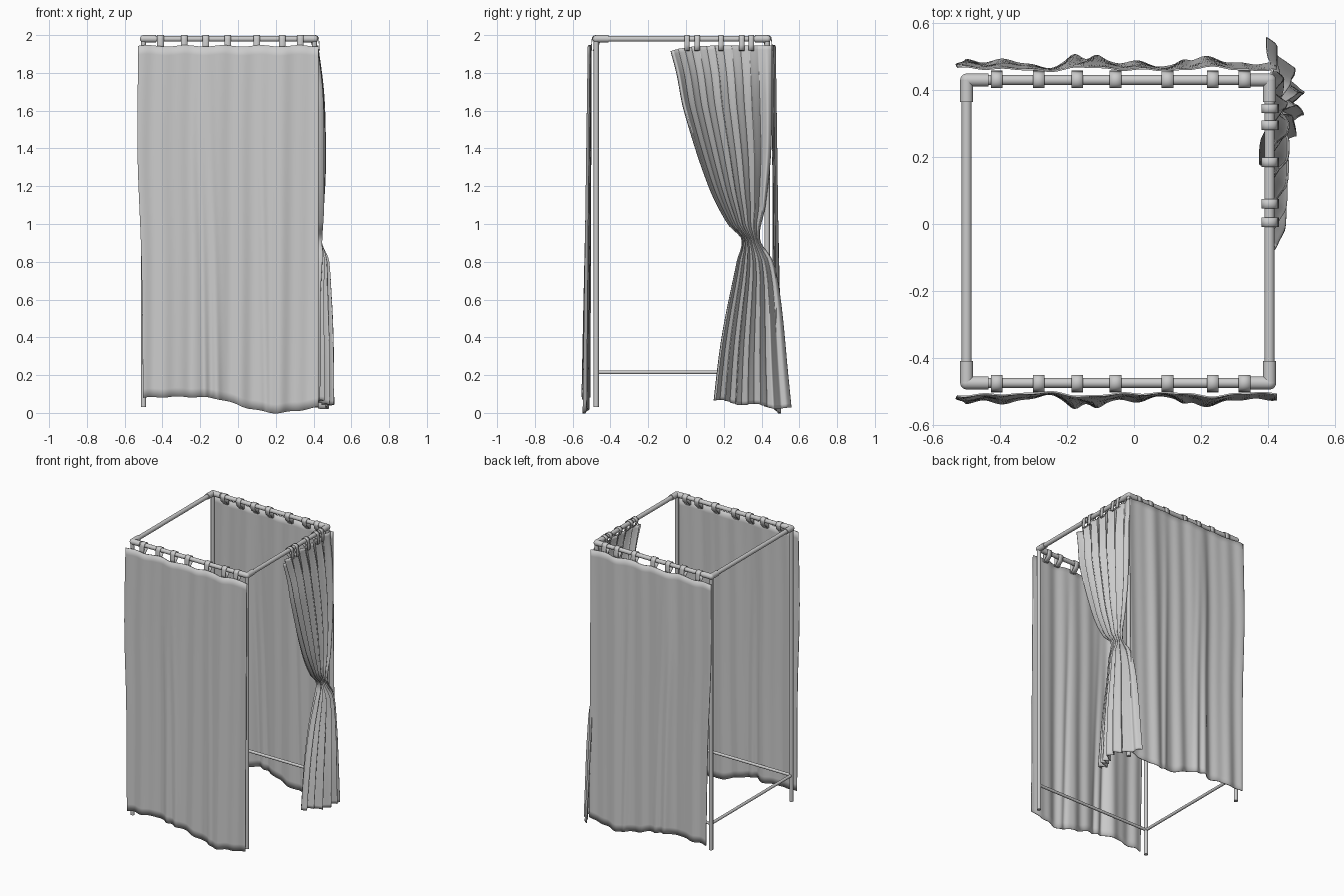
import bpy
import bmesh
from math import sin, cos, pi, radians, exp
from mathutils import Vector

cube = bpy.data.objects.get("Cube")
if cube:
    bpy.data.objects.remove(cube, do_unlink=True)

grey = bpy.data.materials.new("light_grey")
grey.use_nodes = True
colour = (0.6, 0.6, 0.6, 1)
grey.diffuse_color = colour
grey.node_tree.nodes["Principled BSDF"].inputs["Base Color"].default_value = colour

LEFT, RIGHT, FRONT, BACK = 0.405, -0.5, -0.475, 0.43
MID_Y = (FRONT + BACK) / 2
RAIL_Z, LOW_Z, POST_FOOT = 1.98, 0.215, 0.03


def finish(name, bm, angle=40):
    """Turn a bmesh into a smooth-shaded grey object."""
    mesh = bpy.data.meshes.new(name)
    bm.to_mesh(mesh)
    bm.free()
    obj = bpy.data.objects.new(name, mesh)
    bpy.context.collection.objects.link(obj)
    mesh.materials.append(grey)
    bpy.ops.object.select_all(action="DESELECT")
    obj.select_set(True)
    bpy.context.view_layer.objects.active = obj
    bpy.ops.object.shade_smooth_by_angle(angle=radians(angle))
    return obj


def add_tube(bm, a, b, radius):
    a, b = Vector(a), Vector(b)
    axis = b - a
    turn = axis.to_track_quat("Z", "Y").to_matrix().to_4x4()
    turn.translation = (a + b) / 2
    bmesh.ops.create_cone(bm, cap_ends=True, segments=20, radius1=radius,
                          radius2=radius, depth=axis.length, matrix=turn)


def tube(name, a, b, radius):
    bm = bmesh.new()
    add_tube(bm, a, b, radius)
    return finish(name, bm)


def sheet(name, func, columns, rows, thickness):
    """Grid surface from func(u, v), thickened into cloth."""
    bm = bmesh.new()
    grid = [[bm.verts.new(func(i / columns, j / rows)) for i in range(columns + 1)]
            for j in range(rows + 1)]
    for low, high in zip(grid, grid[1:]):
        for i in range(columns):
            bm.faces.new((low[i], low[i + 1], high[i + 1], high[i]))
    bmesh.ops.recalc_face_normals(bm, faces=bm.faces)
    obj = finish(name, bm, 60)
    solid = obj.modifiers.new("Cloth thickness", "SOLIDIFY")
    solid.thickness = thickness
    solid.offset = 0
    return obj


def blend(table, t):
    """Smooth curve through (position, value) pairs sorted by position."""
    n = len(table) - 1
    k = next((i for i in range(n) if t <= table[i + 1][0]), n - 1)
    (t0, p), (t1, q) = table[k], table[k + 1]

    def slope(i):
        a, b = table[max(i - 1, 0)], table[min(i + 1, n)]
        return (b[1] - a[1]) / (b[0] - a[0]) * (t1 - t0)
    s = min(max((t - t0) / (t1 - t0), 0), 1)
    return (p * (1 + 2 * s) * (1 - s) ** 2 + slope(k) * s * (1 - s) ** 2
            + q * s * s * (3 - 2 * s) - slope(k + 1) * s * s * (1 - s))


# Frame: posts, rounded corner fittings and top rails
corners = {"front_left": (LEFT, FRONT), "front_right": (RIGHT, FRONT),
           "back_left": (LEFT, BACK), "back_right": (RIGHT, BACK)}
for side, (x, y) in corners.items():
    tube(side + "_post", (x, y, POST_FOOT), (x, y, RAIL_Z), 0.0135)
    bm = bmesh.new()
    hub = Vector((x, y, RAIL_Z))
    along_x = Vector((-0.065 if x > 0 else 0.065, 0, 0))
    along_y = Vector((0, -0.065 if y > 0 else 0.065, 0))
    add_tube(bm, hub, hub + along_x, 0.0195)
    add_tube(bm, hub, hub + along_y, 0.0195)
    ball = bmesh.ops.create_uvsphere(bm, u_segments=20, v_segments=12, radius=0.0195)
    bmesh.ops.translate(bm, verts=ball["verts"], vec=hub)
    finish(side + "_corner_fitting", bm)

for side, y in (("front", FRONT), ("back", BACK)):
    tube(side + "_top_rail", (RIGHT, y, RAIL_Z), (LEFT, y, RAIL_Z), 0.015)
    tube(side + "_low_bar", (RIGHT, y, LOW_Z), (LEFT, y, LOW_Z), 0.01)
for side, x in (("left", LEFT), ("right", RIGHT)):
    tube(side + "_top_rail", (x, FRONT, RAIL_Z), (x, BACK, RAIL_Z), 0.015)
tube("right_low_bar", (RIGHT, FRONT, LOW_Z), (RIGHT, BACK, LOW_Z), 0.01)

# Front curtain, mirrored to the back
hem = [(0, 0.08), (0.2, 0.085), (0.42, 0.075), (0.6, 0.025), (0.75, 0.0),
       (0.88, 0.012), (1, 0.03)]


def panel(u, v, flip=1):
    bottom = blend(hem, u) + 0.003 * sin(40 * u)
    z = bottom + (1.943 + 0.004 * sin(30 * u) - bottom) * v
    edge = blend([(0, -0.502), (0.4, -0.512), (0.7, -0.532), (1, -0.528)], v)
    x = edge + (0.427 - edge) * u
    drop = 1 - v
    wave = (0.007 * sin(17 * u + 0.6) + 0.005 * sin(31 * u + 2 + drop)
            + 0.003 * sin(57 * u + 1.5 * drop))
    pleats = 0.014 * sum(exp(-((u - c - 0.02 * drop) / 0.022) ** 2) for c in (0.33, 0.4, 0.68))
    out = 0.034 + 0.017 * drop + wave * (0.6 + 0.7 * drop) + pleats * drop
    y = FRONT - out
    return Vector((x, y if flip > 0 else 2 * MID_Y - y, z))


sheet("front_curtain", panel, 120, 40, 0.005)
sheet("back_curtain", lambda u, v: panel(u, v, -1), 120, 40, 0.005)

# Side curtain gathered at the waist: edges and folds change with height
near_edge = [(0.0, 0.14), (0.4, 0.19), (0.8, 0.27), (0.92, 0.295), (1.0, 0.222),
             (1.2, 0.12), (1.6, -0.01), (1.8, -0.05), (1.95, -0.09)]
far_edge = [(0.0, 0.56), (0.2, 0.54), (0.6, 0.5), (0.8, 0.46), (0.92, 0.39),
            (1.1, 0.42), (1.4, 0.45), (1.95, 0.455)]
centre = [(0.0, 0.395), (0.6, 0.4), (0.92, 0.425), (1.3, 0.425), (1.7, 0.425), (1.95, 0.408)]
bulge = [(0.0, 0.095), (0.5, 0.085), (0.8, 0.05), (0.92, 0), (1.3, 0.015), (1.95, 0.005)]
depth = [(0.0, 0.036), (0.5, 0.035), (0.8, 0.028), (0.92, 0.02), (1.1, 0.028),
         (1.6, 0.026), (1.95, 0.012)]


def gathered(u, v):
    base = 0.065 - 0.045 * u + 0.008 * sin(14 * u)
    z = base + (1.945 - 0.03 * (1 - u) ** 6 - base) * v
    lo, hi = blend(near_edge, z), blend(far_edge, z)
    fold = 2 * pi * 6.5 * u ** 0.85
    calm = 1 - 0.75 * u if z < 0.92 else 1 - 0.35 * u
    x = (blend(centre, z) + blend(bulge, z) * sin(pi * u ** 1.2)
         + blend(depth, z) * calm * sin(fold))
    # Folds lean over themselves a little
    y = lo + (hi - lo) * (u + 0.022 * calm * sin(2 * fold) * sin(pi * u))
    return Vector((x, y, z))


sheet("tied_side_curtain", gathered, 160, 90, 0.004)


# Hanging tabs looped over the rails
def tab(name, centre_point, along, outward, half=0.0175):
    arch = [(0.022 * cos(a), RAIL_Z + 0.0185 * sin(a))
            for a in (pi * i / 12 for i in range(13))]
    path = [(0.026, 1.918), (0.025, 1.95)] + arch + [(-0.014, 1.95), (0.018, 1.918)]
    n = len(path) - 1

    def strap(u, v):
        off, z = path[round(u * n)]
        return centre_point + outward * off + along * (2 * v - 1) * half + Vector((0, 0, z))
    sheet(name, strap, n, 2, 0.004)


X, Y = Vector((1, 0, 0)), Vector((0, 1, 0))
for i, x in enumerate((-0.41, -0.285, -0.17, -0.055, 0.1, 0.235, 0.33), 1):
    tab(f"front_tab_{i}", Vector((x, FRONT, 0)), X, -Y)
    tab(f"back_tab_{i}", Vector((x, BACK, 0)), X, Y)
for i, y in enumerate((0.005, 0.06, 0.185, 0.295, 0.345), 1):
    tab(f"side_tab_{i}", Vector((LEFT, y, 0)), Y, X, 0.014)
